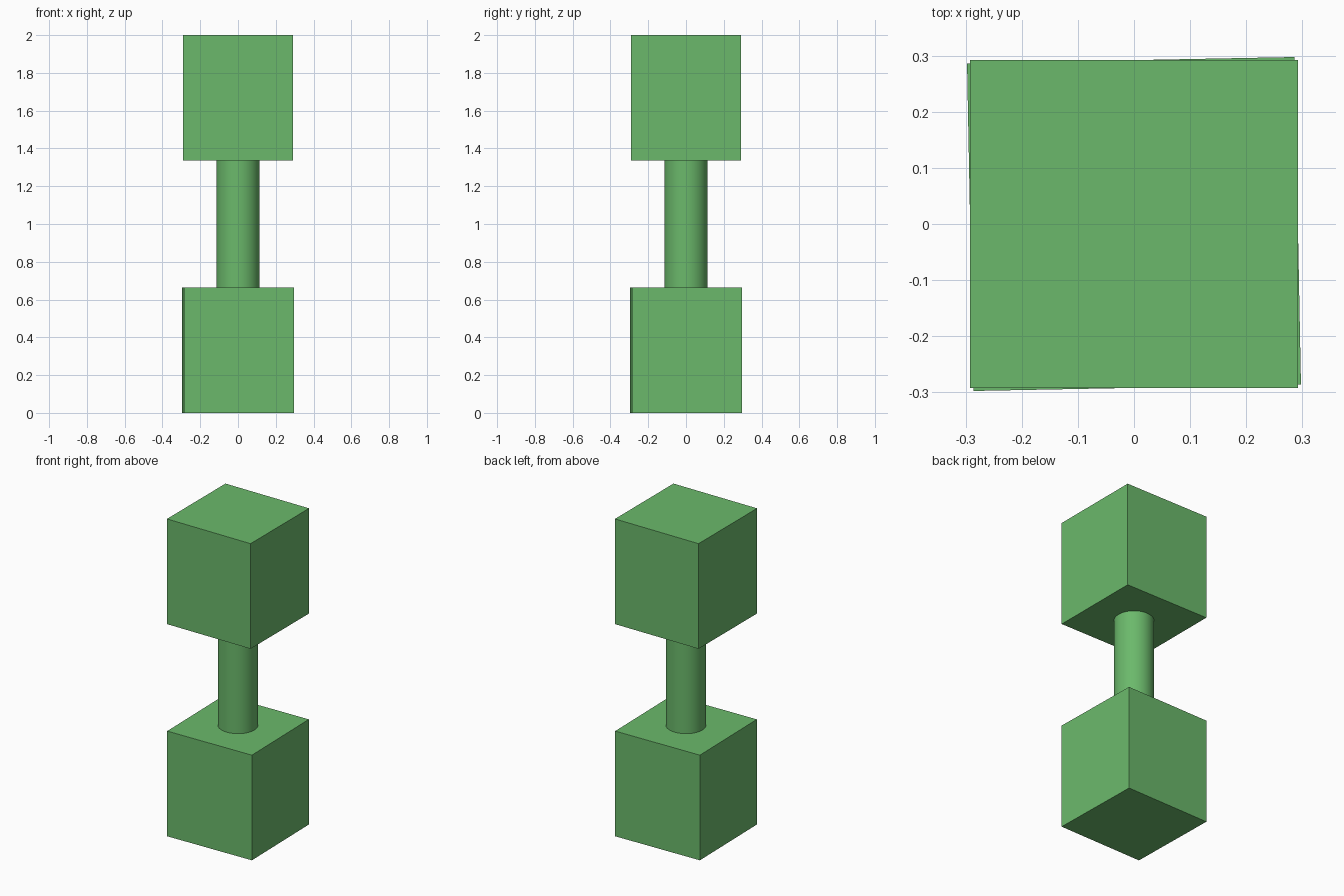
import bpy
import math

cube = bpy.data.objects.get("Cube")
if cube:
    bpy.data.objects.remove(cube, do_unlink=True)

# Single green colour
GREEN = (0.147, 0.485, 0.147, 1.0)
green = bpy.data.materials.new("leaf_green")
green.use_nodes = True
green.diffuse_color = GREEN
green.node_tree.nodes["Principled BSDF"].inputs["Base Color"].default_value = GREEN

WIDTH = 0.584
BLOCK_HEIGHT = 0.664
RADIUS = 0.115


def finish(name):
    obj = bpy.context.object
    obj.name = name
    obj.data.materials.append(green)
    return obj


def block(name, bottom, turn=0.0):
    bpy.ops.mesh.primitive_cube_add(
        size=1, location=(0, 0, bottom + BLOCK_HEIGHT / 2),
        rotation=(0, 0, math.radians(turn)))
    obj = finish(name)
    obj.scale = (WIDTH, WIDTH, BLOCK_HEIGHT)
    return obj


# Two end blocks, the lower one slightly twisted
block("lower_block", 0, turn=1.1)
block("upper_block", 2 - BLOCK_HEIGHT)

# Round bar joining the blocks
bpy.ops.mesh.primitive_cylinder_add(
    vertices=32, radius=RADIUS, depth=2 - 2 * BLOCK_HEIGHT, location=(0, 0, 1))
finish("connecting_bar")
bpy.ops.object.shade_smooth_by_angle()
